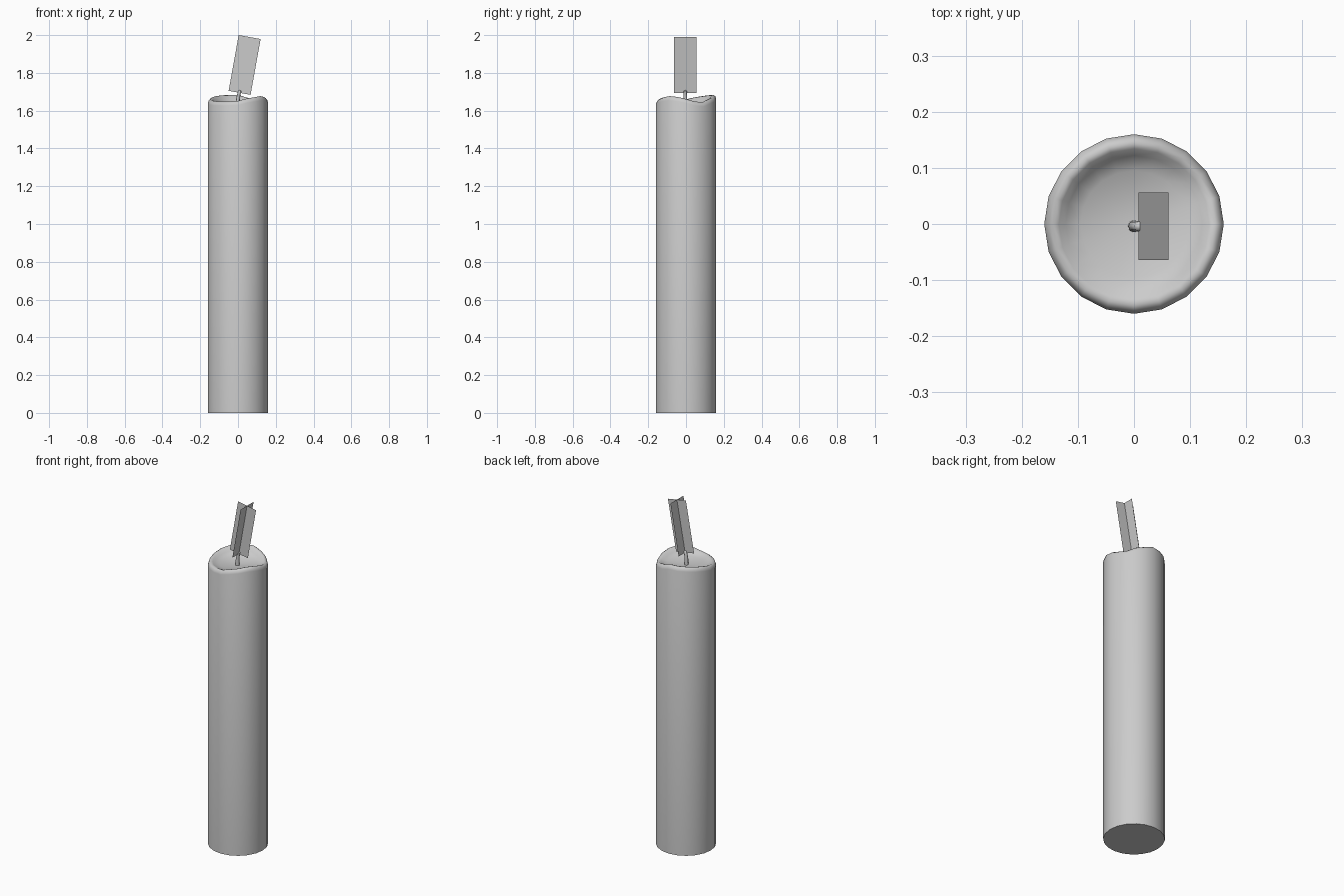
import bpy, bmesh, math
from mathutils import Vector, Matrix

cube = bpy.data.objects.get("Cube")
if cube:
    bpy.data.objects.remove(cube, do_unlink=True)

grey = bpy.data.materials.new("plain_grey")
grey.use_nodes = True
grey.diffuse_color = (0.6, 0.6, 0.6, 1)
grey.node_tree.nodes["Principled BSDF"].inputs["Base Color"].default_value = (0.6, 0.6, 0.6, 1)


def finish(bm, name, smooth=True):
    mesh = bpy.data.meshes.new(name)
    bm.to_mesh(mesh)
    bm.free()
    obj = bpy.data.objects.new(name, mesh)
    bpy.context.collection.objects.link(obj)
    mesh.materials.append(grey)
    if smooth:
        bpy.ops.object.select_all(action='DESELECT')
        obj.select_set(True)
        bpy.context.view_layer.objects.active = obj
        bpy.ops.object.shade_smooth_by_angle(angle=math.radians(60))
    return obj


def loft(rings, tip, name):
    """Closed bottom, skinned rings, and a fan to the tip point."""
    bm = bmesh.new()
    loops = [[bm.verts.new(p) for p in ring] for ring in rings]
    n = len(loops[0])
    bm.faces.new(loops[0][::-1])
    for a, b in zip(loops, loops[1:]):
        for i in range(n):
            j = (i + 1) % n
            bm.faces.new((a[i], a[j], b[j], b[i]))
    top = bm.verts.new(tip)
    for i in range(n):
        bm.faces.new((loops[-1][i], loops[-1][(i + 1) % n], top))
    return finish(bm, name)


# Wax body: round column with a melted, wavy lip and a shallow bowl
RIM = [1.662, 1.642, 1.662, 1.684, 1.682, 1.676, 1.66, 1.65, 1.648, 1.652, 1.67, 1.678]


def rim_height(angle):
    t = angle / math.tau * len(RIM)
    i = int(t)
    f = t - i
    f = f * f * (3 - 2 * f)
    return RIM[i % len(RIM)] * (1 - f) + RIM[(i + 1) % len(RIM)] * f


SIDES, FLOOR = 20, 1.63
angles = [math.tau * i / SIDES for i in range(SIDES)]


def wax_ring(radius, height):
    return [(radius * math.cos(a), radius * math.sin(a), height(a)) for a in angles]


wax = [wax_ring(0.16, lambda a: 0)]
for radius, drop in ((0.16, 0.022), (0.155, 0.007), (0.145, 0), (0.134, 0.004)):
    wax.append(wax_ring(radius, lambda a: rim_height(a) - drop))
for radius, blend in ((0.122, 0.5), (0.095, 0.15)):
    wax.append(wax_ring(radius, lambda a: FLOOR + blend * (rim_height(a) - FLOOR)))
loft(wax, (0, 0, FLOOR - 0.004), "wax_body")

# Wick: thin tube that leans toward the flame
wick = []
for x, z, r in ((0, 1.62, 0.011), (0, 1.66, 0.01), (0.004, 1.685, 0.009), (0.009, 1.704, 0.009)):
    wick.append([(x + r * math.cos(k * math.tau / 8), -0.004 + r * math.sin(k * math.tau / 8), z)
                 for k in range(8)])
loft(wick, (0.01, -0.004, 1.709), "wick")

# Flame: two crossed cards, tilted together
place = Matrix.Translation((0.035, -0.004, 1.842)) @ Matrix.Rotation(math.radians(10.2), 4, 'Y')
for name, side in (("flame_card_wide", Vector((0.059, 0, 0))), ("flame_card_deep", Vector((0, 0.06, 0)))):
    bm = bmesh.new()
    up = Vector((0, 0, 0.15))
    bm.faces.new([bm.verts.new(place @ p) for p in (-side - up, side - up, side + up, up - side)])
    finish(bm, name, smooth=False)
